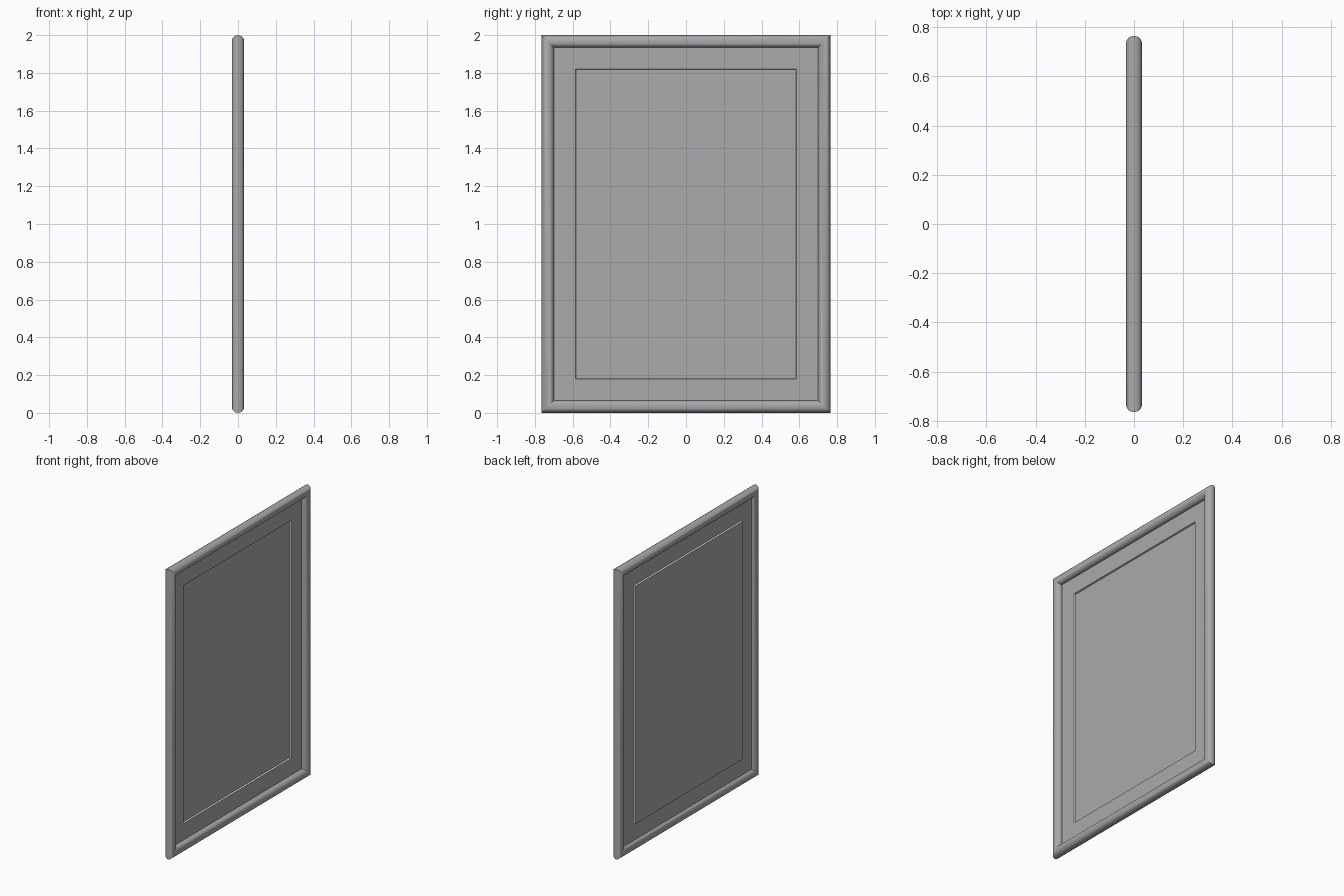
import bpy, bmesh, math

if "Cube" in bpy.data.objects:
    bpy.data.objects.remove(bpy.data.objects["Cube"])

HALF_Y, HEIGHT, R = 0.765, 2.0, 0.033
MID_Z = HEIGHT / 2


def make_material(name, value):
    mat = bpy.data.materials.new(name)
    mat.use_nodes = True
    color = (value, value, value, 1)
    mat.diffuse_color = color
    mat.node_tree.nodes["Principled BSDF"].inputs["Base Color"].default_value = color
    return mat


def corners(x, half_y, half_z):
    return [(x, sy * half_y, MID_Z + sz * half_z)
            for sy, sz in ((-1, -1), (1, -1), (1, 1), (-1, 1))]


def loft(name, rings, mats, closed=False, cap=False):
    """Bridge rectangular rings given as (x, half_y, half_z)."""
    bm = bmesh.new()
    loops = [[bm.verts.new(c) for c in corners(*r)] for r in rings]
    pairs = list(zip(loops, loops[1:]))
    if closed:
        pairs.append((loops[-1], loops[0]))
    for a, b in pairs:
        for i in range(4):
            j = (i + 1) % 4
            bm.faces.new((a[i], a[j], b[j], b[i]))
    if cap:
        bm.faces.new(loops[0])
        bm.faces.new(loops[-1])
    bmesh.ops.recalc_face_normals(bm, faces=bm.faces[:])
    mesh = bpy.data.meshes.new(name)
    bm.to_mesh(mesh)
    bm.free()
    obj = bpy.data.objects.new(name, mesh)
    bpy.context.collection.objects.link(obj)
    for m in mats:
        mesh.materials.append(m)
    return obj


grey = make_material("grey", 0.4)
white = make_material("white", 0.9)

# Mitred round moulding
SIDES = 16
profile = []
for i in range(SIDES):
    a = math.tau * i / SIDES
    inset = R - R * math.cos(a)
    profile.append((R * math.sin(a), HALF_Y - inset, MID_Z - inset))
frame = loft("frame", profile, [grey], closed=True)
bpy.context.view_layer.objects.active = frame
frame.select_set(True)
bpy.ops.object.shade_smooth_by_angle(angle=math.radians(30))

# Mat board with a rectangular opening
FRONT, BACK, STEP = -0.004, -0.010, 0.011
OUT_Y, OUT_Z, IN_Y, IN_Z = 0.715, 0.95, 0.585, 0.82
loft("mat_board", [(FRONT, OUT_Y, OUT_Z), (FRONT, IN_Y, IN_Z),
                   (BACK, IN_Y, IN_Z), (BACK, OUT_Y, OUT_Z)], [grey], closed=True)

# Picture panel, stepped back from the mat
loft("picture_panel", [(FRONT - STEP, IN_Y, IN_Z), (BACK - STEP, IN_Y, IN_Z)],
     [grey], cap=True)

# Pale bevelled edge joining the panel to the mat
loft("mat_edge", [(FRONT, IN_Y, IN_Z), (FRONT - STEP, IN_Y - 0.002, IN_Z - 0.002),
                  (BACK - STEP, IN_Y, IN_Z), (BACK, IN_Y + 0.002, IN_Z + 0.002)],
     [white], closed=True)
